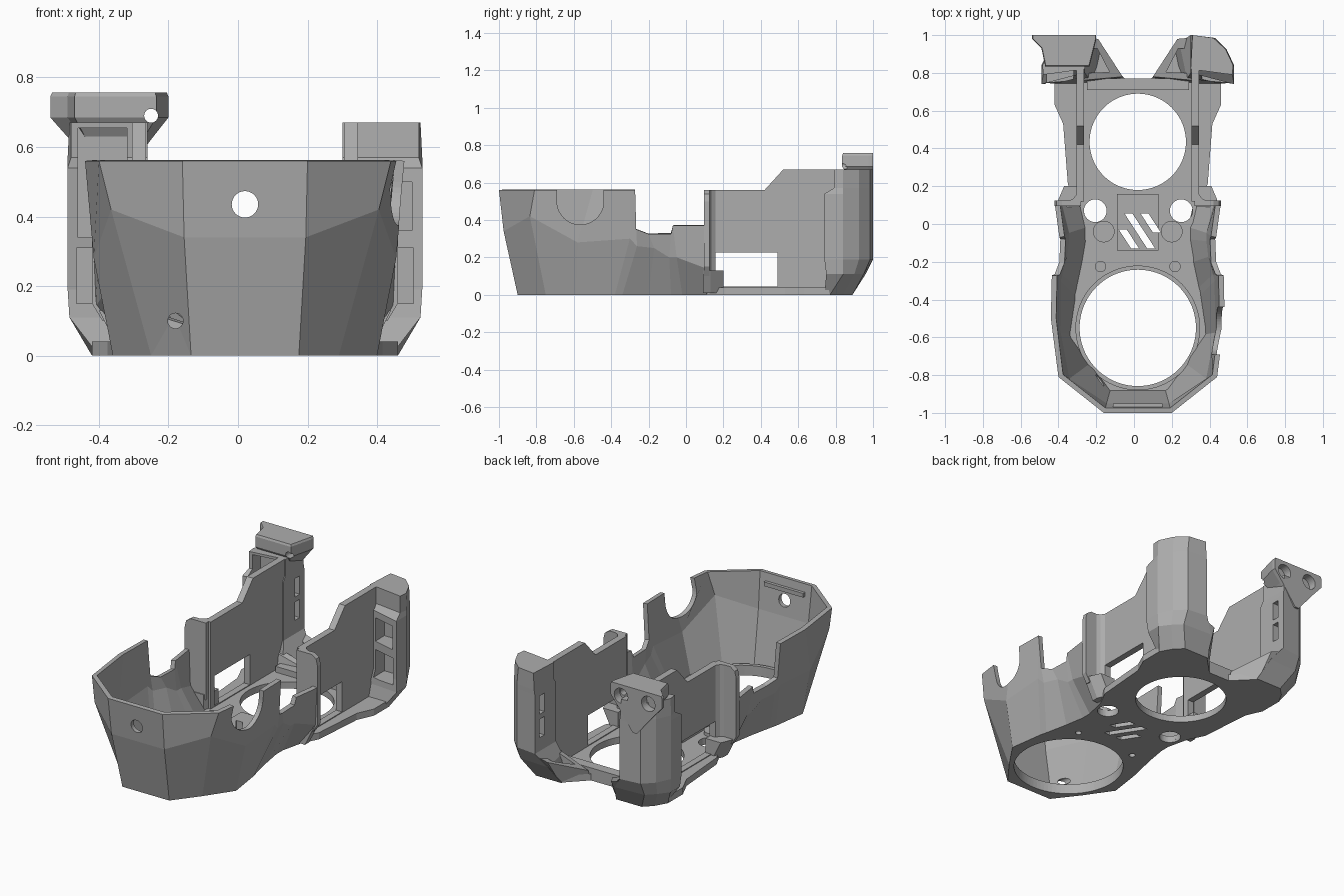
import bpy, bmesh, math
from mathutils import Vector

if "Cube" in bpy.data.objects:
    bpy.data.objects.remove(bpy.data.objects["Cube"])

CX = 0.02   # mirror plane of the body
SIDES = (("left", 1), ("right", -1))

grey = bpy.data.materials.new("plain_grey")
grey.use_nodes = True
grey.diffuse_color = (0.42, 0.42, 0.42, 1)
grey.node_tree.nodes["Principled BSDF"].inputs["Base Color"].default_value = (0.42, 0.42, 0.42, 1)


def finish(name, bm, closed=True):
    if closed:
        bmesh.ops.recalc_face_normals(bm, faces=bm.faces)
    mesh = bpy.data.meshes.new(name)
    bm.to_mesh(mesh)
    bm.free()
    mesh.materials.append(grey)
    ob = bpy.data.objects.new(name, mesh)
    bpy.context.collection.objects.link(ob)
    return ob


def loft(name, rings):
    """Closed solid through rings that share a point count."""
    bm = bmesh.new()
    loops = [[bm.verts.new(p) for p in r] for r in rings]
    for a, b in zip(loops, loops[1:]):
        for i in range(len(a)):
            j = (i + 1) % len(a)
            bm.faces.new((a[i], a[j], b[j], b[i]))
    bm.faces.new(loops[0])
    bm.faces.new(loops[-1])
    return finish(name, bm)


def prism(name, pts, z0, z1, s=1):
    return loft(name, [[(CX + s * x, y, z) for x, y in pts] for z in (z0, z1)])


def box(name, x, y, z, s=1):
    return prism(name, [(x[0], y[0]), (x[1], y[0]), (x[1], y[1]), (x[0], y[1])], z[0], z[1], s)


def cyl(name, centre, r, depth, axis="Z", n=48):
    bm = bmesh.new()
    bmesh.ops.create_cone(bm, cap_ends=True, segments=n, radius1=r, radius2=r, depth=depth)
    ob = finish(name, bm)
    q = Vector({"X": (1, 0, 0), "Y": (0, 1, 0), "Z": (0, 0, 1)}[axis]).to_track_quat("Z", "Y")
    ob.data.transform(q.to_matrix().to_4x4())
    ob.location = centre
    return ob


def apply(ob, mod):
    with bpy.context.temp_override(object=ob, active_object=ob, selected_objects=[ob]):
        bpy.ops.object.modifier_apply(modifier=mod.name)


def cut(ob, cutters):
    for c in cutters:
        mod = ob.modifiers.new("cut", "BOOLEAN")
        mod.operation = "DIFFERENCE"
        mod.solver = "EXACT"
        mod.object = c
        apply(ob, mod)
        bpy.data.objects.remove(c)


def smooth(ob):
    bpy.ops.object.select_all(action="DESELECT")
    ob.select_set(True)
    bpy.context.view_layer.objects.active = ob
    bpy.ops.object.shade_smooth_by_angle(angle=math.radians(15))


# Faceted front bowl: each station is bottom, middle and top, from the nose backwards
stations = [
    ((0.155, -0.90, 0), (0.175, -0.975, 0.34), (0.18, -1.0, 0.56)),
    ((0.27, -0.75, 0), (0.385, -0.835, 0.42), (0.42, -0.81, 0.56)),
    ((0.38, -0.59, 0), (0.435, -0.58, 0.28), (0.46, -0.50, 0.56)),
    ((0.35, -0.38, 0), (0.435, -0.30, 0.30), (0.455, -0.272, 0.56)),
    ((0.34, -0.34, 0), (0.425, -0.262, 0.26), (0.44, -0.266, 0.35)),
    ((0.31, -0.20, 0), (0.40, -0.17, 0.25), (0.415, -0.20, 0.325)),
    ((0.29, -0.08, 0), (0.39, -0.09, 0.2), (0.41, -0.08, 0.325)),
    ((0.29, -0.02, 0), (0.39, -0.05, 0.2), (0.415, -0.07, 0.37)),
    ((0.32, 0.11, 0), (0.43, 0.11, 0.14), (0.44, 0.11, 0.37)),
]
path = [[(CX - x, y, z) for x, y, z in st] for st in reversed(stations)]
path += [[(CX + x, y, z) for x, y, z in st] for st in stations]
bm = bmesh.new()
cols = [[bm.verts.new(p) for p in st] for st in path]
for a, b in zip(cols, cols[1:]):
    for k in (0, 1):
        bm.faces.new((a[k], b[k], b[k + 1], a[k + 1]))
bowl = finish("front_bowl", bm, closed=False)
mod = bowl.modifiers.new("thickness", "SOLIDIFY")
mod.thickness = 0.028
mod.offset = -1
apply(bowl, mod)
cut(bowl, [
    cyl("nose_hole", (0.02, -0.97, 0.435), 0.038, 0.3, "Y"),
    cyl("small_hole", (-0.18, -0.9, 0.1), 0.022, 0.3, "Y", 24),
    cyl("side_notch", (0.46, -0.565, 0.5), 0.125, 0.3, "X"),
    box("side_notch_top", (0.3, 0.6), (-0.69, -0.44), (0.5, 0.7)),
])
box("nose_rail", (-0.13, 0.13), (-0.975, -0.95), (0.49, 0.515))

# Floor plate with openings
half = [st[0][:2] for st in stations] + [
    (0.37, 0.21), (0.395, 0.53), (0.44, 0.63), (0.44, 0.77), (0.35, 0.89), (0.19, 0.89), (0.07, 0.77)]
floor = prism("floor_plate", half + [(-x, y) for x, y in reversed(half)], 0, 0.04)
holes = [cyl("front_opening", (CX, -0.55, 0), 0.308, 0.4, n=80),
         cyl("rear_opening", (CX, 0.435, 0), 0.255, 0.4, n=80)]
for x in (-0.205, 0.25):
    holes.append(cyl("pole_hole", (x, 0.07, 0), 0.06, 0.4))
for x in (-0.175, 0.22):
    holes.append(cyl("screw_hole", (x, -0.225, 0), 0.018, 0.4, n=20))
cut(floor, holes)

# Raised centre panel, slanted vents run through panel and floor
panel = box("centre_panel", (-0.11, 0.11), (-0.14, 0.16), (0.035, 0.055))
for ob in (floor, panel):
    cut(ob, [prism("vent", [(x, y), (x + 0.042, y), (x + 0.042 + run * 0.65, y - run), (x + run * 0.65, y - run)],
                   -0.1, 0.2)
             for x, y, run in ((-0.1, -0.03, 0.1), (-0.07, 0.055, 0.185), (0.015, 0.055, 0.1))])

# Lip around the front opening and rail behind the rear one
lip = cyl("front_opening_lip", (CX, -0.55, 0.045), 0.33, 0.03, n=80)
cut(lip, [cyl("lip_hole", (CX, -0.55, 0.05), 0.308, 0.2, n=80)])
smooth(lip)
box("rear_rail", (-0.27, 0.27), (0.71, 0.77), (0.03, 0.075))

for side, s in SIDES:
    # Upright flat side wall with a window
    outline = [(0.12, 0.02), (0.12, 0.56), (0.42, 0.56), (0.52, 0.67), (0.84, 0.67), (0.84, 0.02)]
    wall = loft(side + "_wall", [[(CX + s * x, y, z) for y, z in outline] for x in (0.285, 0.325)])
    cut(wall, [box("window", (0.2, 0.5), (0.158, 0.49), (0.045, 0.225), s)])

    # Thin flange joining the wall to the bowl, rounded at its upper outer corner
    profile = [(0.30, 0.10), (0.41, 0.10), (0.44, 0.15), (0.44, 0.50), (0.43, 0.54), (0.40, 0.56), (0.30, 0.56)]
    loft(side + "_flange", [[(CX + s * x, y, z) for x, z in profile] for y in (0.095, 0.125)])
    prism(side + "_flange_fillet", [(0.30, 0.12), (0.37, 0.12), (0.34, 0.135), (0.325, 0.157), (0.30, 0.157)],
          0.13, 0.56, s)
    loft(side + "_flange_foot", [
        [(CX + s * x, y, z) for x, y in ((0.31, 0.09), (w, 0.09), (w, 0.13), (w - 0.03, 0.2), (0.29, 0.2), (0.29, 0.14))]
        for w, z in ((0.36, 0.01), (0.42, 0.13))])

    # Bosses on the floor
    smooth(cyl(side + "_boss", (CX + s * 0.18, -0.04, 0.045), 0.057, 0.03))
    smooth(cyl(side + "_screw_boss", (CX + s * 0.197, -0.225, 0.035), 0.03, 0.03, n=24))

    # Rear corner pillar, hollowed from the front, slotted on the inside
    upright = ((0.28, 0.80), (0.51, 0.74), (0.51, 0.84), (0.47, 0.925), (0.41, 0.985), (0.28, 1.0))
    rings = [
        (0.0, ((0.24, 0.74), (0.42, 0.74), (0.44, 0.77), (0.40, 0.84), (0.35, 0.89), (0.18, 0.89))),
        (0.11, ((0.26, 0.77), (0.505, 0.75), (0.505, 0.84), (0.46, 0.90), (0.41, 0.95), (0.22, 0.96))),
        (0.19, upright),
        (0.54, upright),
        (0.57, ((0.28, 0.82), (0.50, 0.79), (0.51, 0.84), (0.47, 0.925), (0.41, 0.985), (0.285, 1.0))),
        (0.67, ((0.28, 0.82), (0.50, 0.79), (0.505, 0.84), (0.465, 0.925), (0.40, 0.985), (0.29, 1.0))),
    ]
    pillar = loft(side + "_pillar", [[(CX + s * x, y, z) for x, y in pts] for z, pts in rings])
    upper = (0.36, 0.50) if s > 0 else (0.34, 0.655)
    cut(pillar, [box("lower_pocket", (0.34, 0.485), (0.6, 0.87), (0.15, 0.31), s),
                 box("upper_pocket", (0.34, 0.48), (0.6, 0.87), upper, s),
                 box("low_slot", (0.2, 0.34), (0.91, 0.955), (0.27, 0.38), s),
                 box("high_slot", (0.2, 0.34), (0.91, 0.955), (0.41, 0.52), s)])

    # Low wing sloping out from the floor to the pillar
    wing = loft(side + "_wing", [
        [(CX + s * x, y, 0.0) for x, y in ((0.07, 0.77), (0.30, 0.74), (0.34, 0.89), (0.19, 0.89))],
        [(CX + s * x, y, z) for x, y, z in ((0.08, 0.78, 0.06), (0.30, 0.76, 0.13),
                                            (0.32, 0.99, 0.18), (0.21, 0.98, 0.15))]])
    cut(wing, [prism("wing_pocket", [(0.15, 0.805), (0.26, 0.80), (0.26, 0.93), (0.215, 0.93)], 0.05, 0.3, s)])

# Flared clip on top of the right pillar, narrowing to a point down its back
top = [(-0.54, 1.0), (-0.20, 1.0), (-0.20, 0.975), (-0.235, 0.835), (-0.47, 0.835), (-0.49, 0.93), (-0.54, 0.98)]
clip = loft("right_clip", [
    [(-0.36 + (x + 0.36) * k, 1.0 + (y - 1.0) * j, z) for x, y in top]
    for z, k, j in ((0.49, 0.08, 0.3), (0.62, 0.68, 0.75), (0.685, 1, 1), (0.745, 1, 1), (0.757, 0.97, 0.97))])
cut(clip, [cyl("clip_hole", (-0.25, 0.9, 0.69), 0.02, 0.5, "Y", 24),
           cyl("clip_bore", (-0.27, 1.0, 0.69), 0.045, 0.1, "Y", 32),
           cyl("clip_bore", (-0.45, 1.0, 0.69), 0.045, 0.1, "Y", 32)])
